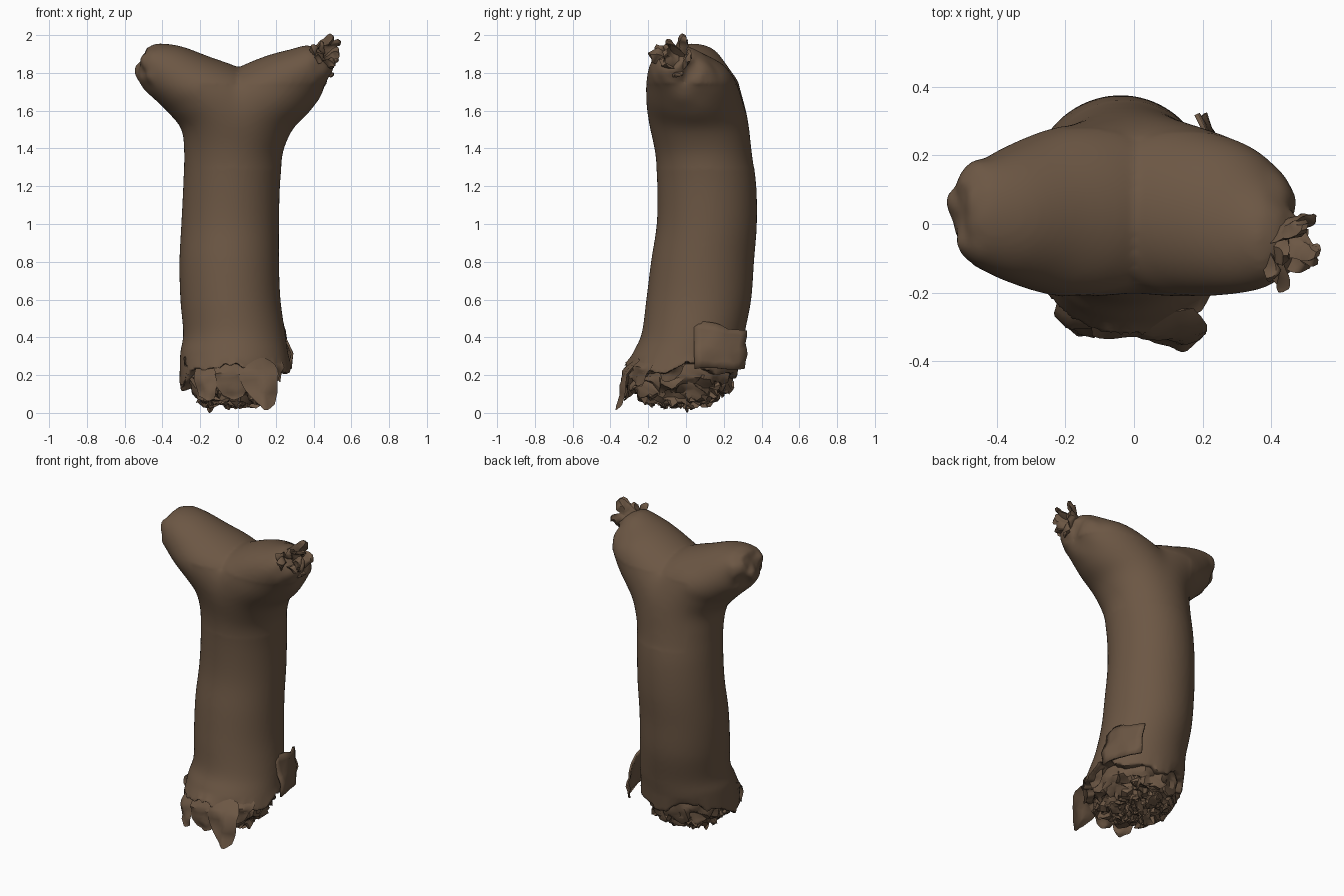
import bpy, bmesh, math, random
from mathutils import Vector, noise

if "Cube" in bpy.data.objects:
    bpy.data.objects.remove(bpy.data.objects["Cube"])

random.seed(4)
SEG = 64
bark = bpy.data.materials.new("brown bark")
bark.diffuse_color = (0.15, 0.095, 0.058, 1)
bark.use_nodes = True
bark.node_tree.nodes["Principled BSDF"].inputs["Base Color"].default_value = bark.diffuse_color


def smooth(ob, angle):
    bpy.ops.object.select_all(action='DESELECT')
    ob.select_set(True)
    bpy.context.view_layer.objects.active = ob
    bpy.ops.object.shade_smooth_by_angle(angle=math.radians(angle))


def finish(bm, name, angle=40):
    bmesh.ops.recalc_face_normals(bm, faces=bm.faces)
    me = bpy.data.meshes.new(name)
    bm.to_mesh(me)
    bm.free()
    me.materials.append(bark)
    ob = bpy.data.objects.new(name, me)
    bpy.context.collection.objects.link(ob)
    smooth(ob, angle)
    return ob


def spline(rows, steps):
    """Catmull-Rom interpolation between rows of numbers."""
    out = []
    for i in range(len(rows) - 1):
        a, b, c, d = rows[max(i - 1, 0)], rows[i], rows[i + 1], rows[min(i + 2, len(rows) - 1)]
        for s in range(steps):
            t = s / steps
            out.append([0.5 * (2 * q + (r - p) * t + (2 * p - 5 * q + 4 * r - u) * t * t
                               + (3 * q - p - 3 * r + u) * t ** 3) for p, q, r, u in zip(a, b, c, d)])
    return out + [list(rows[-1])]


def ring(row):
    """Oval between two outline points (xa, za) and (xb, zb), from depth y0 to y1."""
    xa, za, xb, zb, y0, y1 = row
    pts = []
    for k in range(SEG):
        a = 2 * math.pi * k / SEG
        c, s = math.cos(a), math.sin(a)
        pts.append(Vector(((xa + xb) / 2 + c * (xb - xa) / 2, (y0 + y1) / 2 + s * (y1 - y0) / 2,
                           (za + zb) / 2 + c * (zb - za) / 2)))
    return pts


def loft(rings):
    bm = bmesh.new()
    loops = [[bm.verts.new(p) for p in r] for r in rings]
    for lo, hi in zip(loops, loops[1:]):
        for k in range(SEG):
            j = (k + 1) % SEG
            bm.faces.new((lo[k], lo[j], hi[j], hi[k]))
    for loop in (loops[0], loops[-1]):
        mid = bm.verts.new(sum((v.co for v in loop), Vector()) / SEG)
        for k in range(SEG):
            bm.faces.new((loop[k], loop[(k + 1) % SEG], mid))
    return bm


def roughen(bm, amount, scale, rule):
    for v in bm.verts:
        w = rule(v.co)
        if w > 0:
            v.co += noise.noise_vector(v.co * scale) * amount * w


# trunk running into the left limb
trunk_rows = [(-.31, .22, .285, .22, -.33, .27), (-.305, .32, .265, .32, -.28, .29),
              (-.29, .42, .25, .42, -.235, .31), (-.305, .6, .225, .6, -.21, .345),
              (-.31, .8, .217, .8, -.185, .36), (-.30, 1.0, .217, 1.0, -.155, .375),
              (-.29, 1.2, .222, 1.2, -.152, .372), (-.285, 1.38, .235, 1.38, -.165, .35)]
left_rows = [(-.30, 1.5, .23, 1.6, -.2, .33), (-.36, 1.58, .12, 1.76, -.215, .30),
             (-.42, 1.64, 0, 1.83, -.21, .28), (-.48, 1.70, -.15, 1.885, -.18, .24),
             (-.51, 1.75, -.3, 1.94, -.145, .20), (-.53, 1.80, -.42, 1.955, -.10, .17),
             (-.53, 1.83, -.48, 1.935, -.05, .12)]
rings = [ring(r) for r in spline(trunk_rows + left_rows, 6)]


def bark_edge(k):
    """Ragged height offset of the lower bark edge around the trunk."""
    a = 2 * math.pi * k / SEG
    return (.03 * math.sin(3 * a + 1) + .02 * math.sin(7 * a) - .05 * max(0, -math.cos(a)) ** 6
            + .03 * noise.noise((k * .9, 0, 0)))


for i in range(5):
    for k, p in enumerate(rings[i]):
        p.z += bark_edge(k) * (1 - i / 5)
# fold the bark edge inwards
inner = [p.lerp(Vector((-.02, -.02, p.z + .03)), .12) for p in rings[0]]
bm = loft([inner] + rings)
roughen(bm, .03, 14, lambda p: min(1, max(0, (-p.x - .43) * 12)) if p.z > 1.6 else 0)
trunk = finish(bm, "trunk_and_left_limb")

# right limb, starting inside the trunk
right_rows = [(-.22, 1.12, .17, 1.12, -.10, .32), (-.25, 1.3, .215, 1.3, -.15, .345),
              (-.255, 1.4, .24, 1.385, -.165, .345), (-.23, 1.6, .29, 1.5, -.2, .325),
              (-.12, 1.76, .37, 1.58, -.215, .295), (.005, 1.83, .43, 1.66, -.21, .265),
              (.15, 1.89, .47, 1.73, -.2, .215), (.28, 1.925, .485, 1.79, -.18, .13),
              (.36, 1.945, .495, 1.83, -.15, .07), (.42, 1.93, .49, 1.86, -.1, .03)]
bm = loft([ring(r) for r in spline(right_rows, 6)])
roughen(bm, .035, 12, lambda p: min(1, max(0, (p.x - .38) * 10)))
limb = finish(bm, "right_limb")

# fuse the limbs and blend the joint below the fork
union = trunk.modifiers.new("union", 'BOOLEAN')
union.operation, union.solver, union.object = 'UNION', 'EXACT', limb
remesh = trunk.modifiers.new("even mesh", 'REMESH')
remesh.mode, remesh.voxel_size = 'VOXEL', .012
bpy.context.view_layer.objects.active = trunk
bpy.ops.object.modifier_apply(modifier="union")
bpy.ops.object.modifier_apply(modifier="even mesh")
bpy.data.objects.remove(limb)
bm = bmesh.new()
bm.from_mesh(trunk.data)
everywhere = [v for v in bm.verts if v.co.z > .4]
joint = [v for v in bm.verts if 1.3 < v.co.z < 1.74 and v.co.x > -.2]
for verts, times in ((everywhere, 3), (joint, 40)):
    for i in range(times):
        bmesh.ops.smooth_vert(bm, verts=verts, factor=.5, use_axis_x=True, use_axis_y=True, use_axis_z=True)
bm.to_mesh(trunk.data)
bm.free()
smooth(trunk, 50)

# torn wood core under the bark
core_rows = [(-.24, .32, .19, .32, -.22, .23), (-.26, .22, .21, .22, -.27, .245),
             (-.245, .14, .185, .14, -.29, .22), (-.215, .085, .155, .085, -.25, .18),
             (-.13, .055, .08, .055, -.14, .1), (-.05, .06, .0, .06, -.04, .02)]
bm = loft([ring(r) for r in spline(core_rows, 6)])
roughen(bm, .055, 17, lambda p: min(1, max(0, (.26 - p.z) * 9)))
roughen(bm, .03, 45, lambda p: min(1, max(0, (.2 - p.z) * 9)))
finish(bm, "torn_core", 30)


def add_shard(bm, base, tip, width, thick, side, taper=.08):
    """Flat bent splinter from base to tip; side is its width direction."""
    base, tip, side = Vector(base), Vector(tip), Vector(side).normalized()
    out = (tip - base).cross(side).normalized()
    prev = None
    for t, w in ((0, 1), (.35, 1.05), (.7, .8), (.9, .45 + taper / 2), (1, taper)):
        m = base.lerp(tip, t) + out * width * .12 * math.sin(t * 5)
        quad = [bm.verts.new(m + side * width * w * sx / 2 + out * thick * w * sy / 2)
                for sx, sy in ((-1, 0), (0, -1), (1, 0), (0, 1))]
        if prev:
            for k in range(4):
                j = (k + 1) % 4
                bm.faces.new((prev[k], prev[j], quad[j], quad[k]))
        else:
            bm.faces.new(quad)
        prev = quad
    bm.faces.new(prev)


# small splinters below the core
bm = bmesh.new()
for i in range(34):
    a, r = random.uniform(0, 6.283), math.sqrt(random.random())
    x, y = -.035 + .18 * r * math.cos(a), -.04 + .21 * r * math.sin(a)
    z = .09 + .05 * r ** 3
    drop = random.uniform(.03, .075)
    add_shard(bm, (x, y, z), (x + random.uniform(-.03, .03), y + random.uniform(-.03, .03), max(.015, z - drop)),
              random.uniform(.02, .045), .018, (math.cos(a + 1.5), math.sin(a + 1.5), 0))
add_shard(bm, (-.14, 0, .1), (-.15, 0, 0), .05, .03, (1, 0, 0))
finish(bm, "bottom_splinters", 30)

# bark tongues around the base: base, tip, width, side direction
bm = bmesh.new()
for base, tip, w, side in (
        ((.08, -.26, .28), (.15, -.385, .035), .20, (1, .1, 0)),
        ((-.03, -.28, .26), (-.02, -.345, .08), .20, (1, 0, 0)),
        ((-.16, -.24, .25), (-.17, -.335, .07), .15, (1, -.4, 0)),
        ((-.28, -.08, .30), (-.28, -.11, .13), .14, (0, 1, 0)),
        ((.17, -.20, .28), (.18, -.27, .15), .14, (1, .8, 0)),
        ((.22, -.06, .28), (.23, -.1, .17), .12, (0, 1, 0)),
        ((-.2, .14, .28), (-.17, .12, .1), .14, (1, 1, 0)),
        ((.02, .22, .26), (.02, .17, .08), .18, (1, 0, 0))):
    add_shard(bm, base, tip, w, .03, side)
bmesh.ops.subdivide_edges(bm, edges=bm.edges, cuts=2, use_grid_fill=True)
roughen(bm, .018, 16, lambda p: 1)
finish(bm, "bark_tongues", 40)

# peeling bark plate at the right rear, its top edge sunk into the trunk
bm = bmesh.new()
vs = []
for u in range(9):
    s = u / 8
    col = []
    for v in range(7):
        t = v / 6
        p = Vector((.285 - .08 * s * s - .055 * t * t * (1 - s * .7), .05 + .265 * s, .235 + t * (.25 - .05 * s)))
        col.append(bm.verts.new(p + noise.noise_vector(p * 14) * .018))
    vs.append(col)
for u in range(8):
    for v in range(6):
        bm.faces.new((vs[u][v], vs[u + 1][v], vs[u + 1][v + 1], vs[u][v + 1]))
plate = finish(bm, "peeling_bark_plate")
mod = plate.modifiers.new("thickness", 'SOLIDIFY')
mod.thickness, mod.offset = .012, 0

# torn petals at the end of the right limb
bm = bmesh.new()
for tip, w in (((.54, -.10, 1.90), .11), ((.49, .0, 2.0), .10), ((.53, -.08, 1.98), .10),
               ((.42, -.2, 1.90), .10), ((.39, -.16, 1.94), .07), ((.52, .04, 1.88), .11),
               ((.495, -.04, 1.77), .10), ((.44, -.1, 1.96), .09), ((.51, -.13, 1.84), .09)):
    d = Vector(tip) - Vector((.42, -.05, 1.86))
    add_shard(bm, (.42, -.05, 1.86), tip, w, .05, d.cross(Vector((.5, -.3, .2))), .35)
bmesh.ops.subdivide_edges(bm, edges=bm.edges, cuts=2, use_grid_fill=True)
roughen(bm, .02, 22, lambda p: 1 if p.z < 1.97 and p.x < .53 else .1)
finish(bm, "right_limb_splinters", 45)
